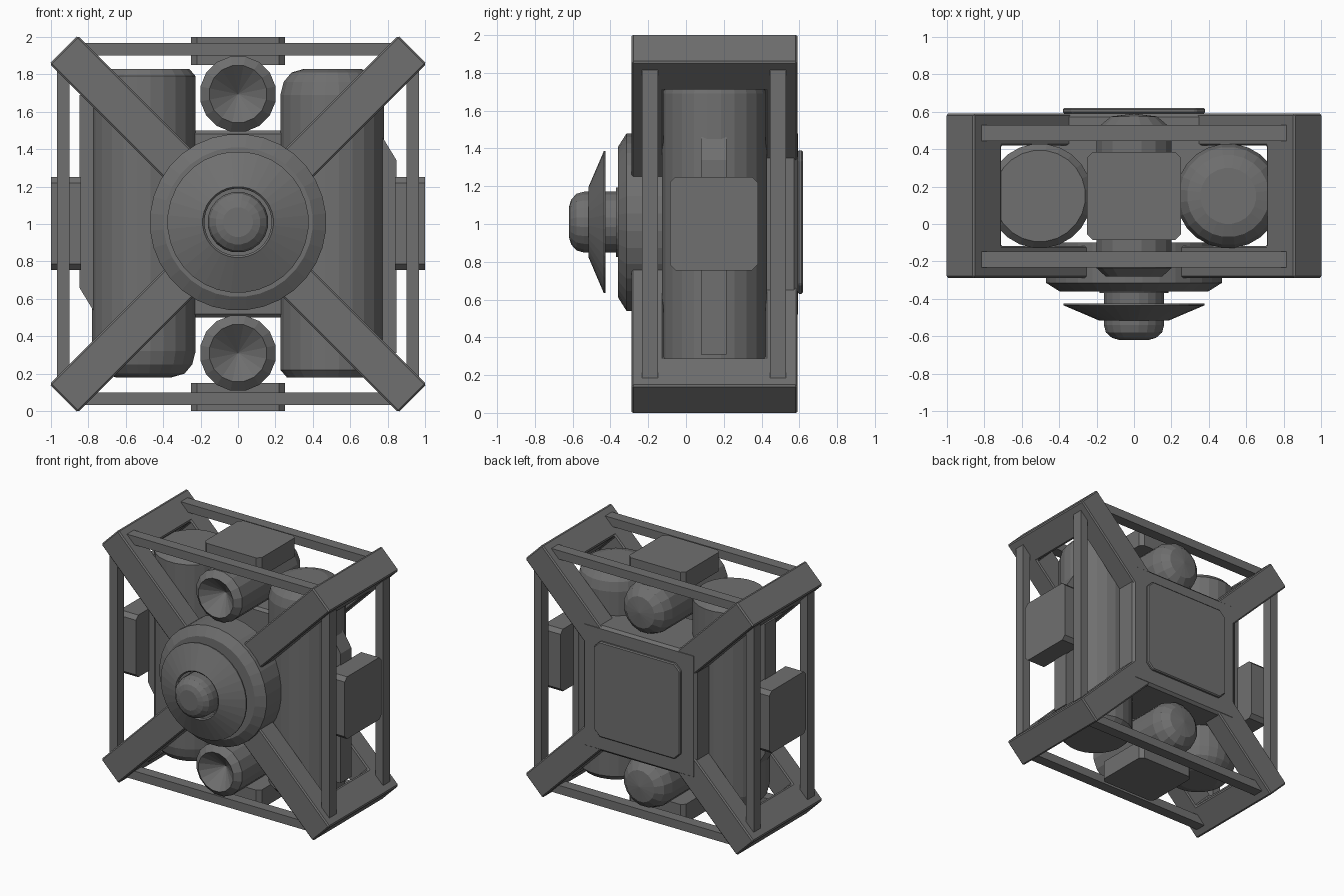
import bpy, bmesh, math
from mathutils import Matrix, Vector

if "Cube" in bpy.data.objects:
    bpy.data.objects.remove(bpy.data.objects["Cube"])

CZ = 1.0    # height of the centre
CY = 0.15   # depth of the centre
GREY = bpy.data.materials.new("dark_grey")
GREY.diffuse_color = (0.16, 0.16, 0.16, 1)
GREY.use_nodes = True
GREY.node_tree.nodes["Principled BSDF"].inputs["Base Color"].default_value = GREY.diffuse_color


def finish(name, bm, bevel=0.0):
    bmesh.ops.recalc_face_normals(bm, faces=bm.faces)
    me = bpy.data.meshes.new(name)
    bm.to_mesh(me)
    bm.free()
    me.materials.append(GREY)
    ob = bpy.data.objects.new(name, me)
    bpy.context.collection.objects.link(ob)
    if bevel:
        m = ob.modifiers.new("bevel", 'BEVEL')
        m.width, m.segments = bevel, 1
        m.limit_method, m.angle_limit = 'ANGLE', math.radians(40)
    return ob


def box(name, lo, hi, bevel=0.0, axis=None, chamfer=0.03):
    """Box between two corners; edges along 'axis' can get a wider chamfer."""
    bm = bmesh.new()
    bmesh.ops.create_cube(bm, size=1)
    lo, hi = Vector(lo), Vector(hi)
    for v in bm.verts:
        v.co = Vector([l + (c + 0.5) * (h - l) for c, l, h in zip(v.co, lo, hi)])
    if axis is not None:
        es = [e for e in bm.edges
              if abs((e.verts[0].co - e.verts[1].co).normalized()[axis]) > 0.9]
        bmesh.ops.bevel(bm, geom=es, offset=chamfer, segments=1, affect='EDGES')
    return finish(name, bm, bevel)


def lathe(name, profile, sides, axis, x, y, z):
    """Revolve (radius, position) points about the y or z axis."""
    bm = bmesh.new()
    rings = []
    for r, p in profile:
        ring = []
        for i in range(1 if r == 0 else sides):
            a = 2 * math.pi * (i + 0.5) / sides
            c, s = r * math.cos(a), r * math.sin(a)
            ring.append(bm.verts.new((x + c, p, z + s) if axis == 'y' else (x + c, y + s, p)))
        rings.append(ring)
    for a, b in zip(rings, rings[1:]):
        for i in range(sides):
            j = (i + 1) % sides
            q = [a[i % len(a)], a[j % len(a)], b[j % len(b)], b[i % len(b)]]
            bm.faces.new(list(dict.fromkeys(q)))
    bmesh.ops.remove_doubles(bm, verts=bm.verts, dist=1e-5)
    return finish(name, bm)


def prism(name, outline, y0, y1):
    """Extrude an x-z outline from y0 to y1."""
    bm = bmesh.new()
    f = bm.faces.new([bm.verts.new((px, y0, pz)) for px, pz in outline])
    g = bmesh.ops.extrude_face_region(bm, geom=[f])['geom']
    bmesh.ops.translate(bm, vec=(0, y1 - y0, 0),
                        verts=[v for v in g if isinstance(v, bmesh.types.BMVert)])
    return finish(name, bm)


# diagonal frame: two crossing rectangular hoops
def diagonal_hoop(name, angle):
    L, w, t, e, y0, y1 = 1.319, 0.107, 0.17, 0.215, -0.288, 0.59
    bm = bmesh.new()
    outer = [(-L, y0), (L, y0), (L, y1), (-L, y1)]
    inner = [(-L + e, y0 + t), (L - e, y0 + t), (L - e, y1 - t), (-L + e, y1 - t)]
    vo, vi = [[bm.verts.new((u, v, -w)) for u, v in c] for c in (outer, inner)]
    fs = [bm.faces.new((vo[i], vo[(i + 1) % 4], vi[(i + 1) % 4], vi[i])) for i in range(4)]
    g = bmesh.ops.extrude_face_region(bm, geom=fs)['geom']
    bmesh.ops.translate(bm, vec=(0, 0, 2 * w),
                        verts=[v for v in g if isinstance(v, bmesh.types.BMVert)])
    bm.transform(Matrix.Translation((0, 0, CZ)) @ Matrix.Rotation(angle, 4, 'Y'))
    finish(name, bm, 0.01)


diagonal_hoop("frame_hoop_rising", -math.pi / 4)
diagonal_hoop("frame_hoop_falling", math.pi / 4)

# thin rails joining the hoop corners
for face, y in (("front", -0.19), ("back", 0.487)):
    for s, top, side in ((1, "top", "right"), (-1, "bottom", "left")):
        box(f"{face}_{top}_rail", (-0.815, y - 0.043, CZ + s * 0.935 - 0.034),
            (0.815, y + 0.043, CZ + s * 0.935 + 0.034))
        box(f"{face}_{side}_rail", (s * 0.935 - 0.034, y - 0.043, 0.185),
            (s * 0.935 + 0.034, y + 0.043, 1.815))

# central core and back plate
box("core_block", (-0.5, 0.1, 0.5), (0.5, 0.592, 1.5), 0.02)
box("back_plate", (-0.38, 0.59, 0.63), (0.38, 0.62, 1.39), 0.008, axis=1, chamfer=0.05)

# thruster pads on the four sides
for s, v, h in ((1, "top", "right"), (-1, "bottom", "left")):
    z0, z1 = sorted((CZ + s * 0.85, CZ + s * 1.0))
    box(f"{v}_pad", (-0.25, -0.085, z0), (0.25, 0.385, z1), axis=2)
    x0, x1 = sorted((s * 0.84, s * 1.0))
    box(f"{h}_pad", (x0, -0.085, 0.755), (x1, 0.38, 1.25), axis=0)

# vertical tanks with side fins; the left one is the right one upside down
tank = [(0, 0.18), (0.245, 0.18), (0.28, 0.22), (0.28, 1.69), (0.262, 1.76),
        (0.22, 1.81), (0.15, 1.83), (0, 1.83)]
fin = [(0.7, 0.31), (0.848, 0.31), (0.848, 1.34), (0.775, 1.46), (0.7, 1.46)]
for s, name in ((1, "right"), (-1, "left")):
    lathe(f"{name}_tank", [(r, 1.005 + s * (z - 1.005)) for r, z in tank],
          24, 'z', s * 0.504, CY, 0)
    prism(f"{name}_tank_fin", [(s * x, CZ + s * (z - CZ)) for x, z in fin], 0.08, 0.215)

# horizontal bottles with a hollow cone at the front and a dome at the back
bottle = [(0, -0.15), (0.155, -0.28), (0.205, -0.235), (0.205, 0.46),
          (0.18, 0.53), (0.125, 0.575), (0, 0.59)]
for z, name in ((1.695, "upper"), (0.31, "lower")):
    lathe(f"{name}_bottle", bottle, 16, 'y', 0, 0, z)

# front hub drum, open flared dish and round knob
lathe("front_drum", [(0, -0.1), (0.472, -0.1), (0.472, -0.315), (0.40, -0.36), (0.185, -0.36),
                     (0.185, -0.37), (0, -0.37)], 32, 'y', 0, 0, 1.01)
lathe("front_dish", [(0.368, -0.425), (0.378, -0.425), (0.378, -0.435), (0.19, -0.515),
                     (0.18, -0.505), (0.368, -0.425)], 32, 'y', 0, 0, 1.01)
lathe("front_knob", [(0, -0.35), (0.163, -0.35), (0.163, -0.54), (0.152, -0.58),
                     (0.12, -0.608), (0.08, -0.62), (0, -0.62)], 20, 'y', 0, 0, 1.01)
